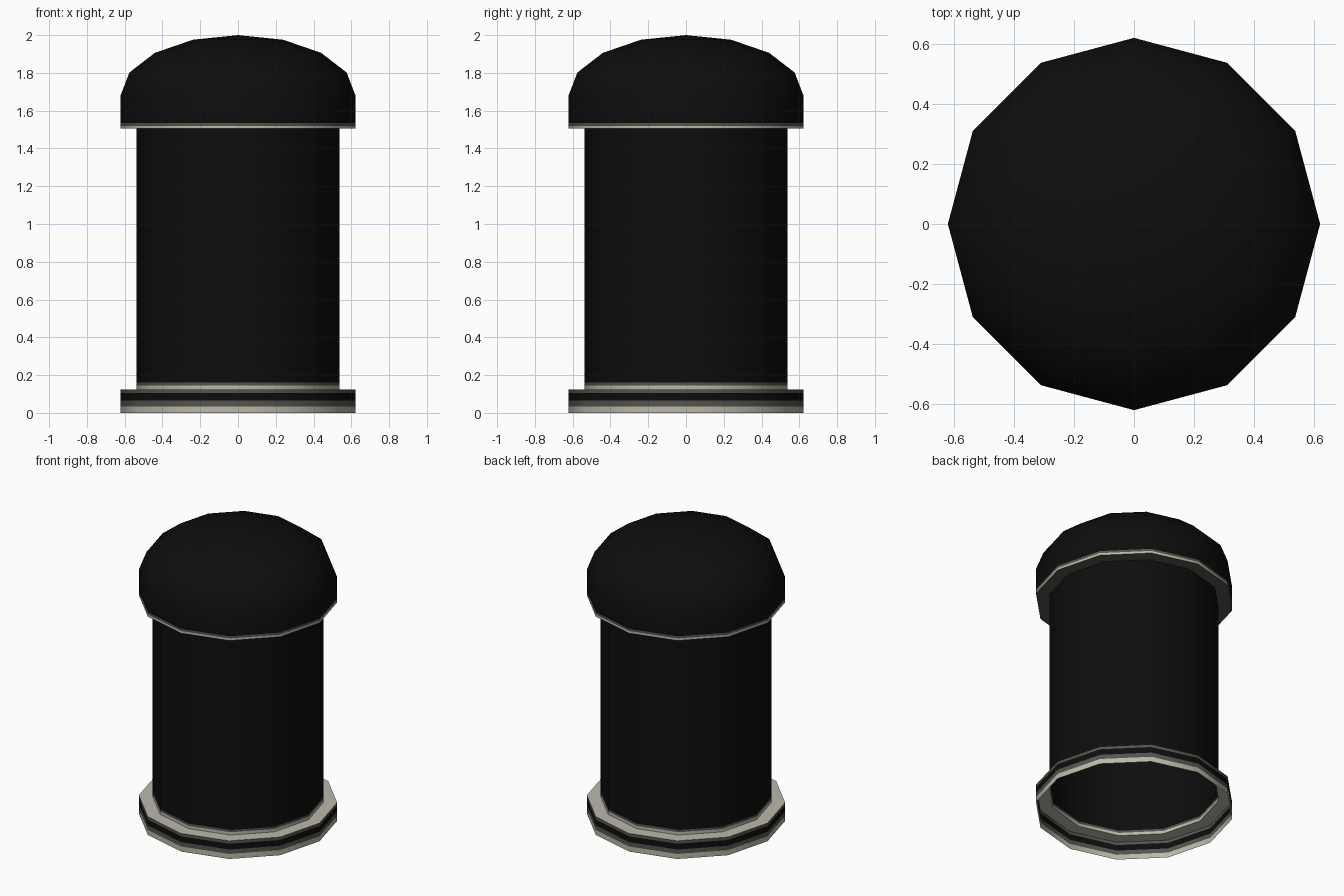
import bpy, bmesh
from math import sin, cos, pi, radians

if "Cube" in bpy.data.objects:
    bpy.data.objects.remove(bpy.data.objects["Cube"])

SIDES = 12


def material(name, r, g, b):
    m = bpy.data.materials.new(name)
    m.diffuse_color = (r, g, b, 1)
    m.use_nodes = True
    m.node_tree.nodes["Principled BSDF"].inputs["Base Color"].default_value = m.diffuse_color
    return m


BLACK, GREY, LIGHT = 0, 1, 2
MATS = [material("black_paint", 0.004, 0.004, 0.004),
        material("worn_edge", 0.09, 0.088, 0.075),
        material("bare_trim", 0.50, 0.48, 0.40)]


def lathe(name, profile, bands):
    """Revolve (radius, z) points into a 12-sided sheet; one material index per band."""
    bm = bmesh.new()
    rings = []
    for r, z in profile:
        if r == 0:
            rings.append([bm.verts.new((0, 0, z))] * SIDES)
        else:
            rings.append([bm.verts.new((r * cos(2 * pi * i / SIDES),
                                        r * sin(2 * pi * i / SIDES), z))
                          for i in range(SIDES)])
    for lower, upper, mat in zip(rings, rings[1:], bands):
        for i in range(SIDES):
            j = (i + 1) % SIDES
            corners = [lower[i], lower[j], upper[j], upper[i]]
            face = bm.faces.new(list(dict.fromkeys(corners)))
            face.material_index = mat
    mesh = bpy.data.meshes.new(name)
    bm.to_mesh(mesh)
    bm.free()
    for m in MATS:
        mesh.materials.append(m)
    obj = bpy.data.objects.new(name, mesh)
    bpy.context.collection.objects.link(obj)
    bpy.ops.object.select_all(action='DESELECT')
    obj.select_set(True)
    bpy.context.view_layer.objects.active = obj
    bpy.ops.object.shade_smooth_by_angle(angle=radians(40))
    return obj


R_OUT, R_BODY = 0.622, 0.537

# Base flange, open underneath, with a flat top ledge
lathe("base_flange",
      [(R_OUT, 0), (R_OUT, 0.035), (R_OUT, 0.065), (R_OUT, 0.105),
       (R_OUT, 0.125), (R_BODY, 0.125)],
      [LIGHT, GREY, BLACK, GREY, LIGHT])

# Hollow cylindrical body with a pale strip at its foot
lathe("body_tube",
      [(R_BODY, 0.125), (R_BODY, 0.145), (R_BODY, 0.16), (R_BODY, 1.505)],
      [LIGHT, GREY, BLACK])

# Cap: underside lip, pale rim, short wall, quarter-ellipse dome
dome = [(R_OUT * cos(k * pi / 8), 1.68 + 0.32 * sin(k * pi / 8)) for k in range(4)]
lathe("domed_cap",
      [(R_BODY, 1.505), (R_OUT, 1.505), (R_OUT, 1.52), (R_OUT, 1.535)]
      + dome + [(0, 2.0)],
      [GREY, LIGHT, GREY] + [BLACK] * 5)
